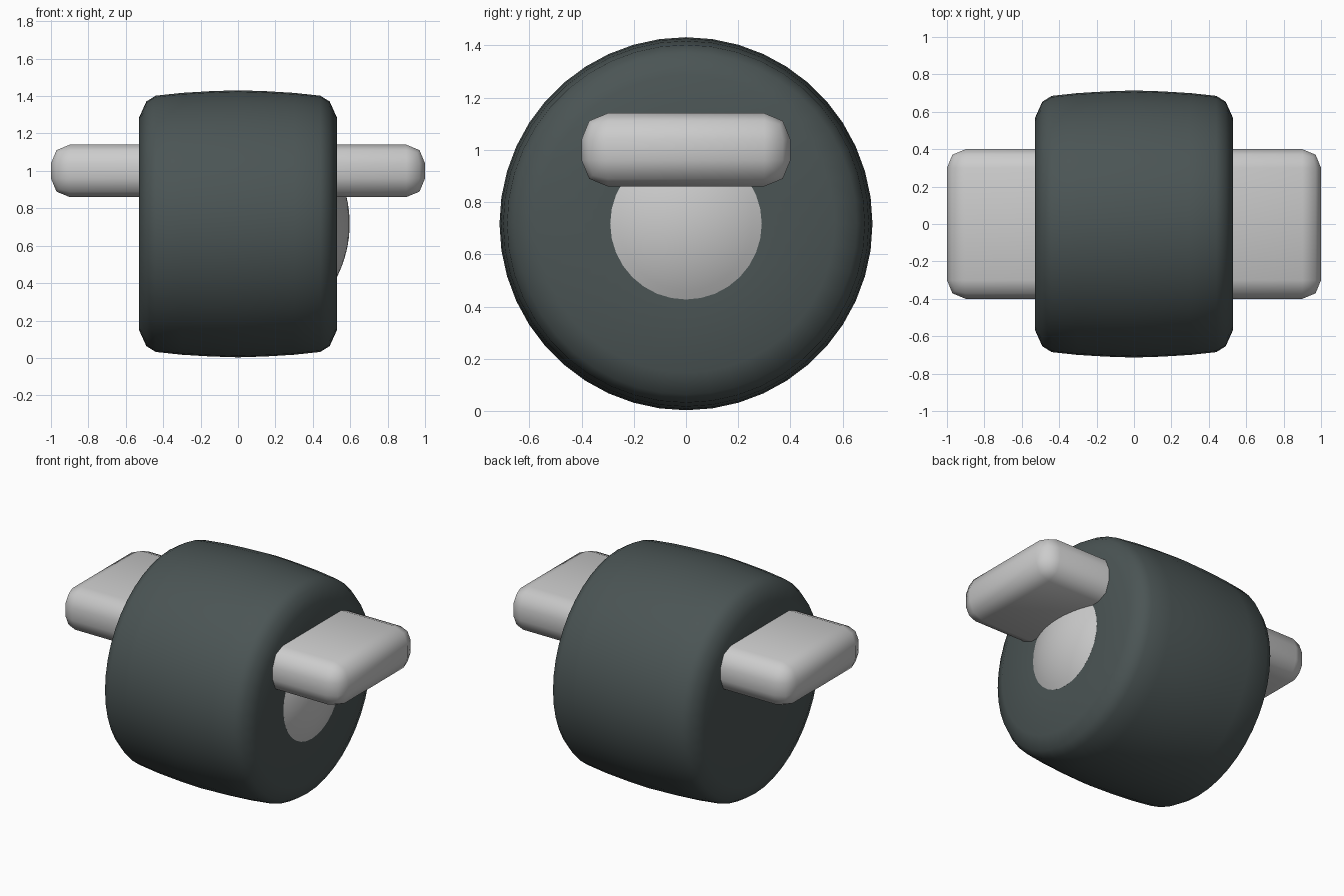
import bpy, bmesh, math

if "Cube" in bpy.data.objects:
    bpy.data.objects.remove(bpy.data.objects["Cube"])

CZ = 0.717  # wheel axis height


def material(name, rgb):
    m = bpy.data.materials.new(name)
    m.diffuse_color = (*rgb, 1)
    m.use_nodes = True
    m.node_tree.nodes["Principled BSDF"].inputs["Base Color"].default_value = m.diffuse_color
    return m


def finish(ob, angle):
    bpy.ops.object.select_all(action='DESELECT')
    ob.select_set(True)
    bpy.context.view_layer.objects.active = ob
    bpy.ops.object.shade_smooth_by_angle(angle=math.radians(angle))


def lathe_x(name, profile, sides):
    """Spin (x, radius) points about the wheel axis; zero-radius ends close at a pole."""
    bm = bmesh.new()
    verts = [bm.verts.new((x, 0, r)) for x, r in profile]
    edges = [bm.edges.new(p) for p in zip(verts, verts[1:])]
    bmesh.ops.spin(bm, geom=verts + edges, axis=(1, 0, 0), cent=(0, 0, 0),
                   angle=math.tau, steps=sides, use_duplicate=False)
    bmesh.ops.remove_doubles(bm, verts=bm.verts, dist=1e-4)
    bmesh.ops.recalc_face_normals(bm, faces=bm.faces)
    me = bpy.data.meshes.new(name)
    bm.to_mesh(me)
    bm.free()
    ob = bpy.data.objects.new(name, me)
    ob.location.z = CZ
    bpy.context.collection.objects.link(ob)
    finish(ob, 40)
    return ob


# Wheel: crowned tread with rounded shoulders and flat sides
half = [(0.15, 0.709), (0.3, 0.7), (0.44, 0.685), (0.49, 0.654),
        (0.528, 0.57), (0.526, 0.3), (0.525, 0)]
profile = [(-x, r) for x, r in reversed(half)] + [(0, 0.714)] + half
wheel = lathe_x("wheel", profile, 44)
wheel.data.materials.append(material("dark_rubber", (0.07, 0.09, 0.09)))

# Hub cap: shallow dome on the right side only
R, top = 0.63, 0.597
dome = []
for i in range(9):
    a = math.asin(0.29 / R) * i / 8
    dome.append((top - R + R * math.cos(a), R * math.sin(a)))
dome += [(0.5, 0.29), (0.5, 0)]
lathe_x("hub_cap", dome, 32)

# Axle bar: rounded block passing through the wheel
bpy.ops.mesh.primitive_cube_add(size=1, location=(0, 0, 1.0))
bar = bpy.context.object
bar.name = "axle_bar"
bar.scale = (2, 0.8, 0.28)
bpy.ops.object.transform_apply(location=False, rotation=False, scale=True)
bev = bar.modifiers.new("rounding", 'BEVEL')
bev.width = 0.1
bev.segments = 2
bev.harden_normals = False
bpy.ops.object.modifier_apply(modifier=bev.name)
finish(bar, 50)
